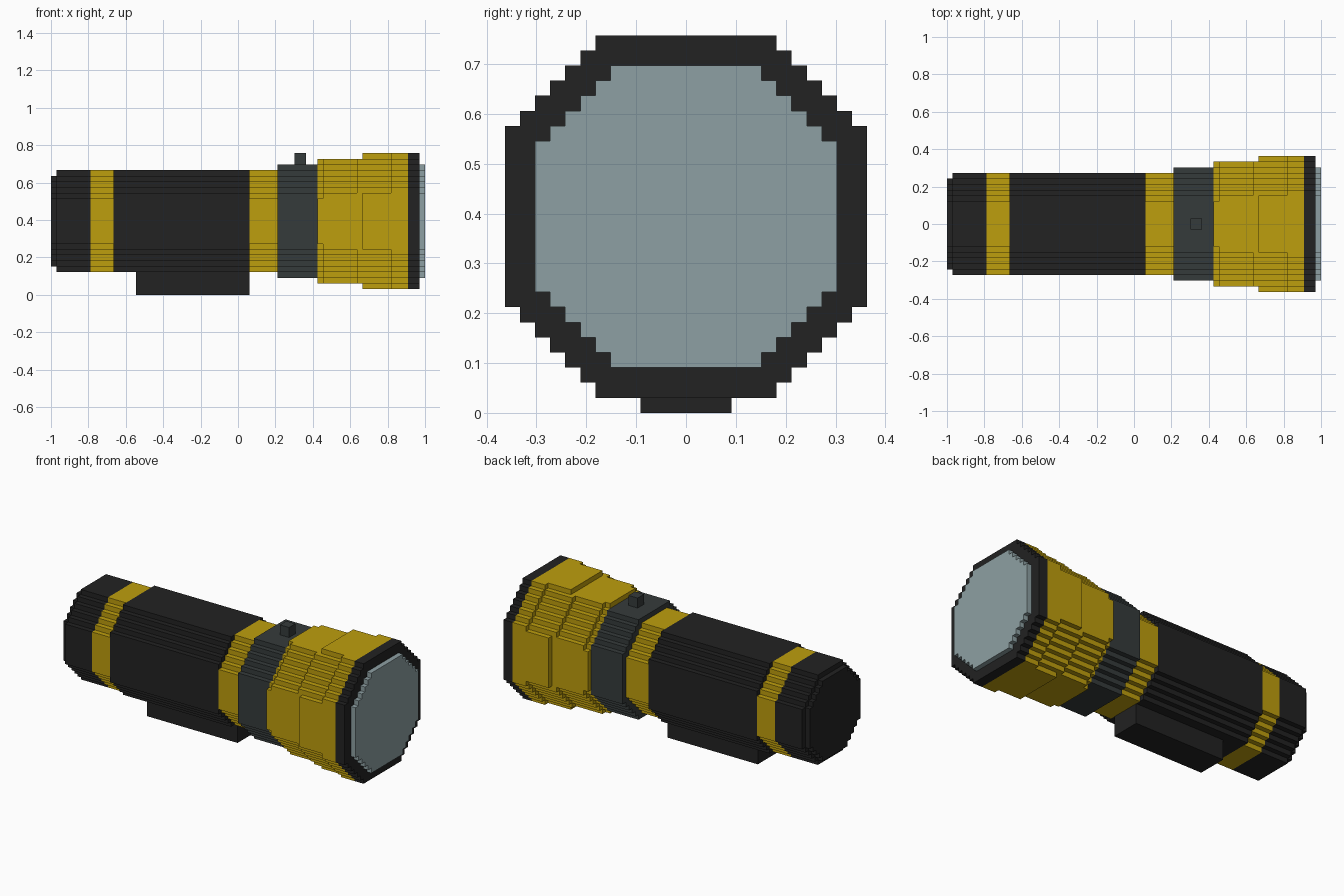
import bpy
import bmesh

if "Cube" in bpy.data.objects:
    bpy.data.objects.remove(bpy.data.objects["Cube"])

U = 2 / 66        # one block
AXIS_Z = 13       # height of the torch axis, in blocks


def material(name, rgb):
    m = bpy.data.materials.new(name)
    m.diffuse_color = (*rgb, 1)
    m.use_nodes = True
    m.node_tree.nodes["Principled BSDF"].inputs["Base Color"].default_value = m.diffuse_color
    return m


BLACK = material("black rubber", (0.016, 0.016, 0.016))
YELLOW = material("yellow plastic", (0.515, 0.342, 0.004))
GREY = material("dark grey plastic", (0.036, 0.044, 0.044))
GLASS = material("pale lens", (0.270, 0.352, 0.366))


def stepped_octagon(radius, flat):
    """Outline of an octagon whose slanted sides are one-block stairs."""
    quarter = []
    y, z = radius, flat
    while y > flat:
        quarter += [(y, z), (y - 1, z)]
        y, z = y - 1, z + 1
    quarter.append((flat, radius))
    back = quarter[::-1]
    return (quarter + [(-a, b) for a, b in back]
            + [(-a, -b) for a, b in quarter] + [(a, -b) for a, b in back])


def add_object(name, bm, mat):
    bmesh.ops.recalc_face_normals(bm, faces=bm.faces)
    mesh = bpy.data.meshes.new(name)
    bm.to_mesh(mesh)
    bm.free()
    mesh.materials.append(mat)
    bpy.context.collection.objects.link(bpy.data.objects.new(name, mesh))


def barrel(name, mat, *slices):
    """Slices are (x start, x end, radius, half width of the flat side)."""
    bm = bmesh.new()
    for x0, x1, radius, flat in slices:
        ring = [bm.verts.new((x0 * U, y * U, (z + AXIS_Z) * U))
                for y, z in stepped_octagon(radius, flat)]
        cap = bm.faces.new(ring)
        out = bmesh.ops.extrude_face_region(bm, geom=[cap], use_keep_orig=True)
        moved = [v for v in out["geom"] if isinstance(v, bmesh.types.BMVert)]
        bmesh.ops.translate(bm, verts=moved, vec=((x1 - x0) * U, 0, 0))
    add_object(name, bm, mat)


def box(name, mat, lo, hi):
    bm = bmesh.new()
    bmesh.ops.create_cube(bm, size=1)
    for v in bm.verts:
        v.co = [(a if c < 0 else b) * U for c, a, b in zip(v.co, lo, hi)]
    add_object(name, bm, mat)


# Handle, from the tail to the neck
barrel("tail_cap", BLACK, (-33, -32, 8, 4), (-32, -26, 9, 4))
barrel("tail_band", YELLOW, (-26, -22, 9, 4))
barrel("handle", BLACK, (-22, 2, 9, 5))
barrel("neck_band", YELLOW, (2, 7, 9, 4))
barrel("switch_collar", GREY, (7, 14, 10, 5))

# Flared head, front rim and lens
barrel("head", YELLOW, (14, 15, 11, 4), (15, 21, 11, 5), (21, 22, 11, 6),
       (22, 27, 12, 5), (27, 30, 12, 6))
barrel("front_rim", BLACK, (30, 32, 12, 6))
barrel("lens", GLASS, (32, 33, 10, 5))

# Switch on top, grip block underneath
box("switch", GREY, (10, -1, 23), (12, 1, 25))
box("grip_block", BLACK, (-18, -3, 0), (2, 3, 4))
